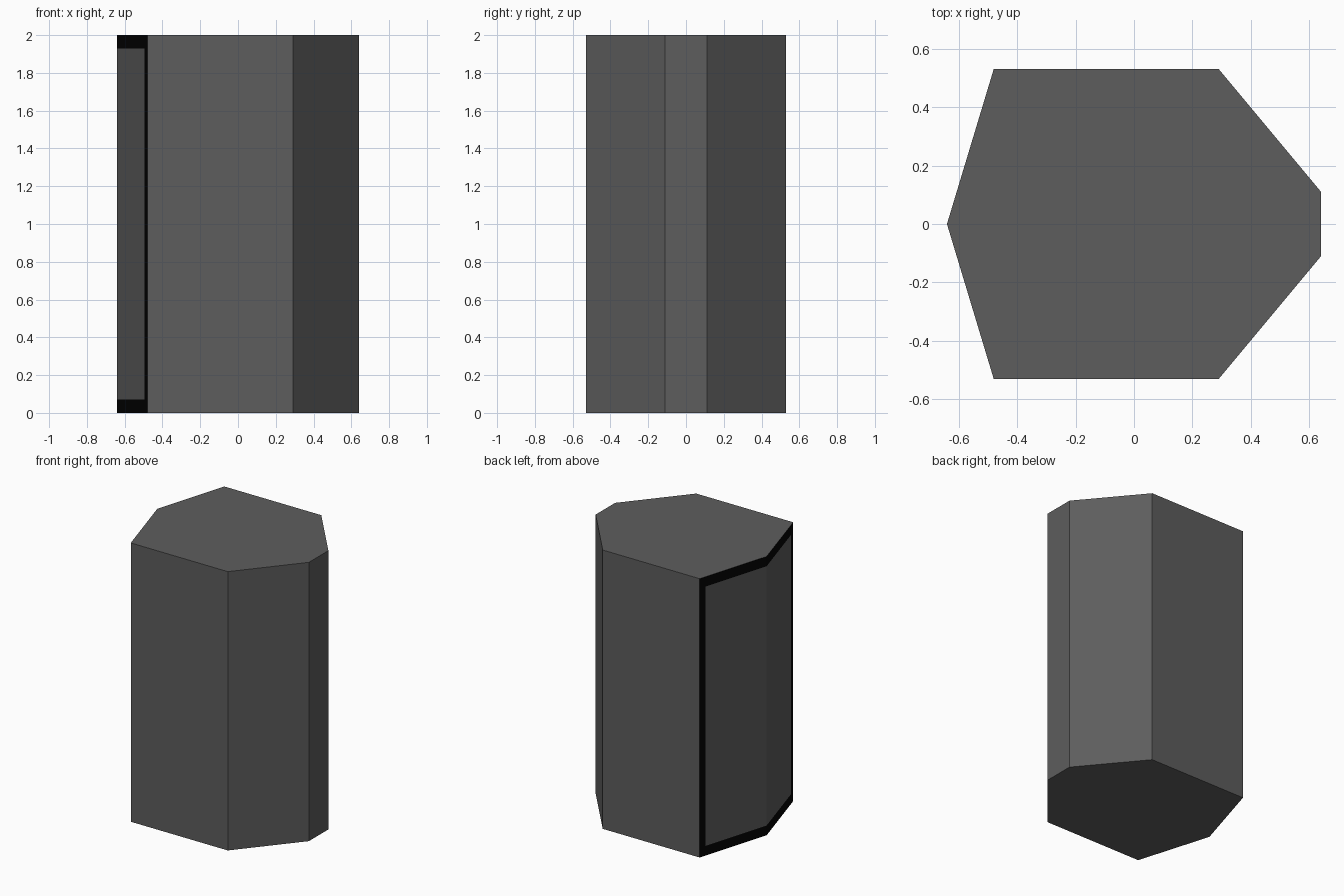
import bpy, bmesh
from mathutils import Vector

if "Cube" in bpy.data.objects:
    bpy.data.objects.remove(bpy.data.objects["Cube"])

HEIGHT = 2.0
HALF = [(-0.48, 0.53), (0.29, 0.53), (0.64, 0.11)]
NOSE = (-0.64, 0.0)
# Mirrored outline, counter-clockwise from the pointed left edge
OUTLINE = [NOSE] + [(x, -y) for x, y in HALF] + HALF[::-1]
BORDER_Z = 0.07
PANEL_REACH = 0.91   # share of the slanted face covered by the panel


def material(name, value):
    m = bpy.data.materials.new(name)
    m.diffuse_color = (value, value, value, 1)
    m.use_nodes = True
    m.node_tree.nodes["Principled BSDF"].inputs["Base Color"].default_value = m.diffuse_color
    return m


# Prism body
bm = bmesh.new()
base = bm.faces.new([bm.verts.new((x, y, 0)) for x, y in reversed(OUTLINE)])
top = bmesh.ops.extrude_face_region(bm, geom=[base], use_keep_orig=True)["geom"]
bmesh.ops.translate(bm, vec=(0, 0, HEIGHT),
                    verts=[g for g in top if isinstance(g, bmesh.types.BMVert)])
bmesh.ops.recalc_face_normals(bm, faces=bm.faces)

# Folded panel across the two slanted left faces, flush inside a black frame
panel = [f for f in bm.faces
         if f.calc_center_median().x < -0.5 and abs(f.normal.z) < 0.1]
frame = bmesh.ops.inset_region(bm, faces=panel, thickness=0.05,
                               use_even_offset=True)["faces"]
for f in frame:
    f.material_index = 1
for v in {v for f in panel for v in f.verts}:
    side = 0 if abs(v.co.y) < 0.2 else (1 if v.co.y > 0 else -1)
    corner = Vector((HALF[0][0], HALF[0][1] * side))
    p = Vector(NOSE).lerp(corner, PANEL_REACH) if side else Vector(NOSE)
    v.co = (p.x, p.y, BORDER_Z if v.co.z < 1 else HEIGHT - BORDER_Z)

mesh = bpy.data.meshes.new("cabinet_body")
bm.to_mesh(mesh)
bm.free()
mesh.materials.append(material("dark_grey", 0.11))
mesh.materials.append(material("black", 0.001))
bpy.context.collection.objects.link(bpy.data.objects.new("cabinet_body", mesh))
